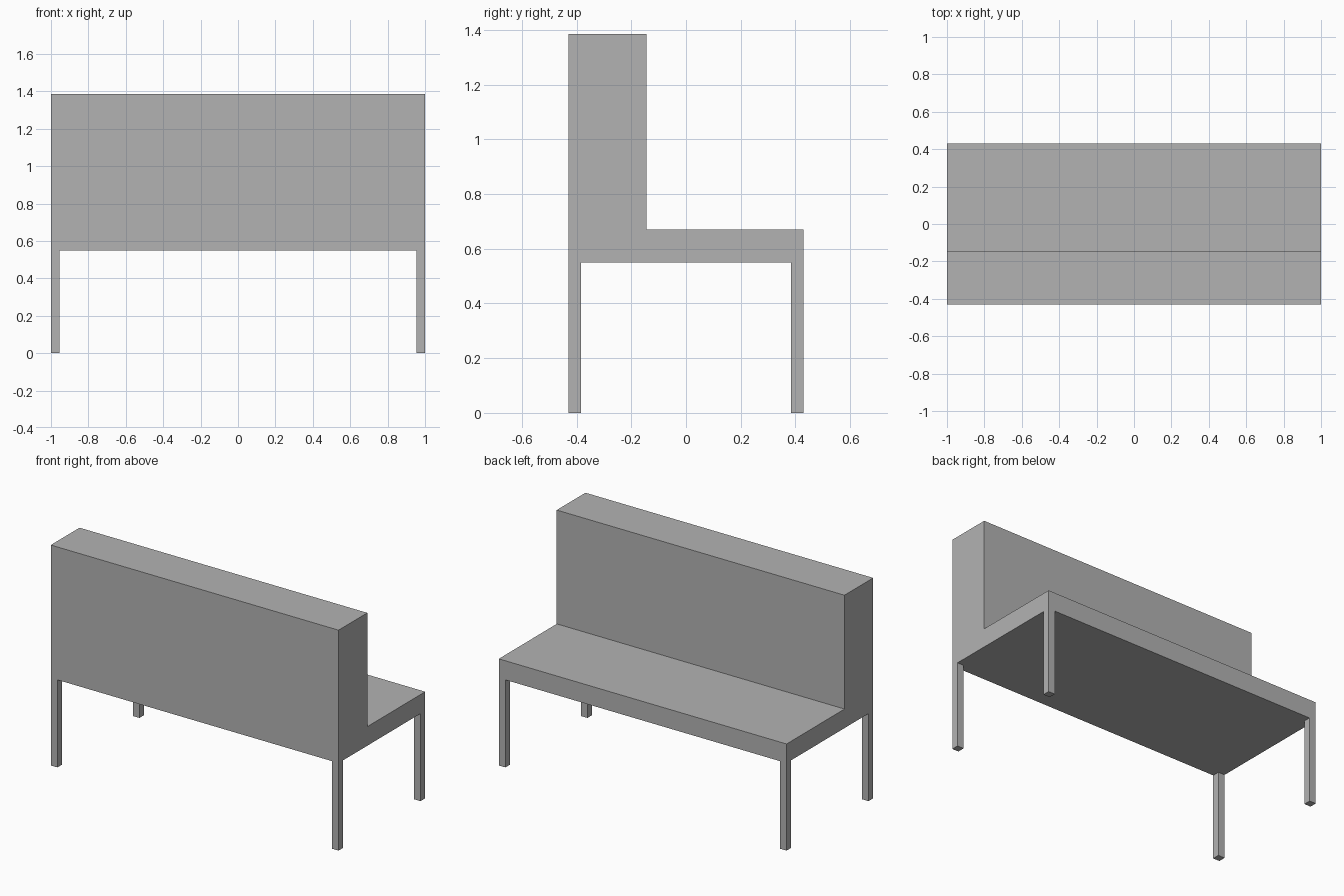
import bpy
import bmesh
from mathutils import Matrix, Vector

if "Cube" in bpy.data.objects:
    bpy.data.objects.remove(bpy.data.objects["Cube"], do_unlink=True)

HALF_W, HALF_D = 1.0, 0.43
UNDERSIDE, SEAT_TOP, BACK_TOP = 0.55, 0.67, 1.385
BACK_FACE = -0.145
LEG = 0.046

grey = bpy.data.materials.new("plain_grey")
grey.use_nodes = True
colour = (0.45, 0.45, 0.45, 1)
grey.diffuse_color = colour
grey.node_tree.nodes["Principled BSDF"].inputs["Base Color"].default_value = colour


def add_object(name, bm):
    bmesh.ops.recalc_face_normals(bm, faces=bm.faces)
    mesh = bpy.data.meshes.new(name)
    bm.to_mesh(mesh)
    bm.free()
    mesh.materials.append(grey)
    obj = bpy.data.objects.new(name, mesh)
    bpy.context.collection.objects.link(obj)
    return obj


# Seat and thick backrest: one L-shaped profile extruded along the width
profile = [(-HALF_D, UNDERSIDE), (HALF_D, UNDERSIDE), (HALF_D, SEAT_TOP),
           (BACK_FACE, SEAT_TOP), (BACK_FACE, BACK_TOP), (-HALF_D, BACK_TOP)]
bm = bmesh.new()
end = bm.faces.new([bm.verts.new((-HALF_W, y, z)) for y, z in profile])
side = bmesh.ops.extrude_face_region(bm, geom=[end])["geom"]
bmesh.ops.translate(bm, vec=(2 * HALF_W, 0, 0),
                    verts=[v for v in side if isinstance(v, bmesh.types.BMVert)])
add_object("seat_and_backrest", bm)

# Square legs flush with the four corners
for x_name, sx in (("right", -1), ("left", 1)):
    for y_name, sy in (("front", -1), ("rear", 1)):
        bm = bmesh.new()
        centre = Vector((sx * (HALF_W - LEG / 2), sy * (HALF_D - LEG / 2), UNDERSIDE / 2))
        bmesh.ops.create_cube(bm, size=1, matrix=Matrix.Translation(centre)
                              @ Matrix.Diagonal((LEG, LEG, UNDERSIDE, 1)))
        add_object(f"{y_name}_{x_name}_leg", bm)
